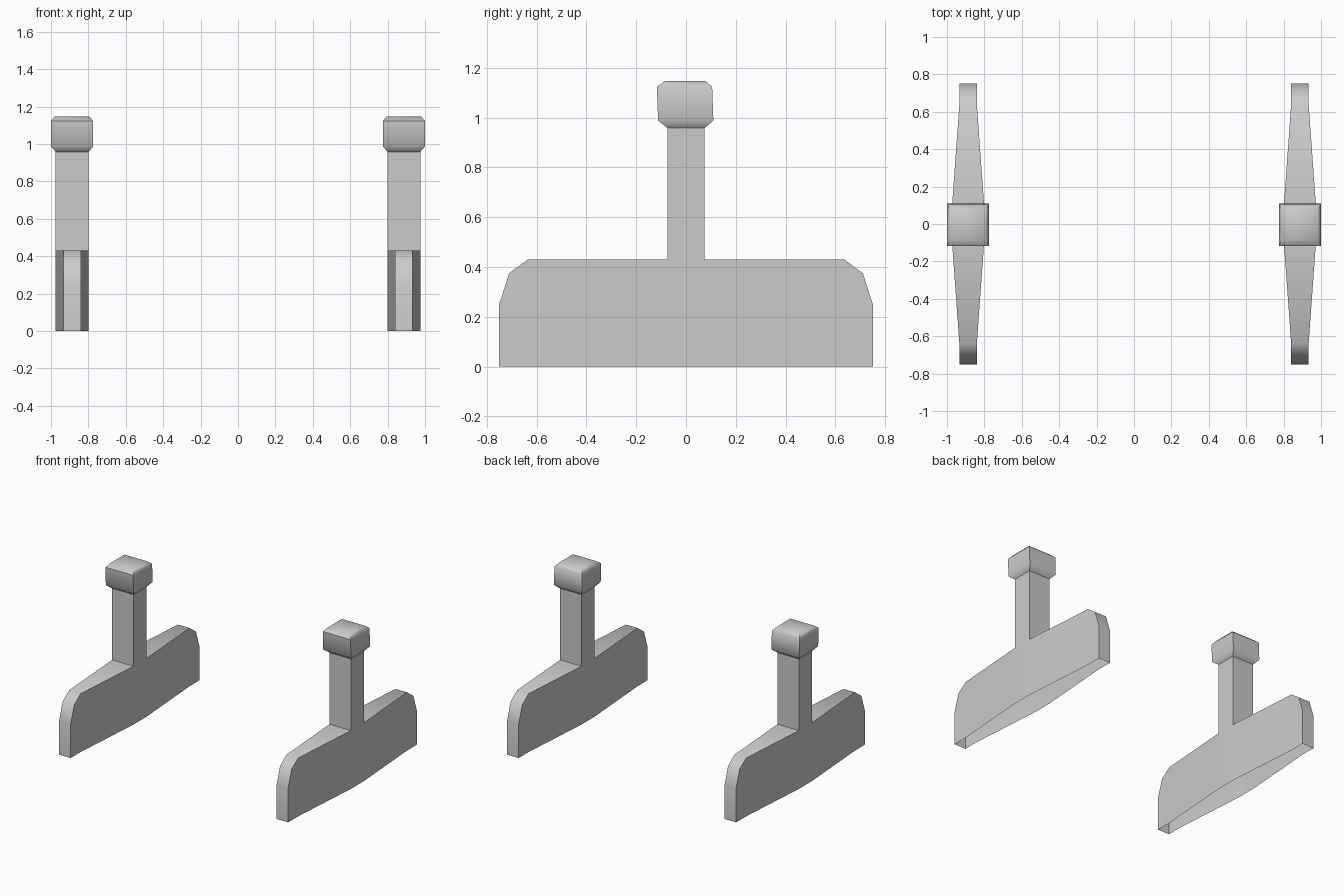
import bpy, bmesh, math

if "Cube" in bpy.data.objects:
    bpy.data.objects.remove(bpy.data.objects["Cube"])

CX = 0.887          # centre line of each support
HW, HT = 0.0875, 0.047   # half thickness at the middle and at the tips


def finish(name, bm, angle):
    bmesh.ops.remove_doubles(bm, verts=bm.verts, dist=1e-4)
    bmesh.ops.recalc_face_normals(bm, faces=bm.faces)
    me = bpy.data.meshes.new(name)
    bm.to_mesh(me)
    bm.free()
    me.shade_smooth()
    me.set_sharp_from_angle(angle=math.radians(angle))
    ob = bpy.data.objects.new(name, me)
    bpy.context.collection.objects.link(ob)
    # the second support is the mirror image across x
    ob.modifiers.new("mirror", 'MIRROR').use_mirror_merge = False
    return ob


def face(bm, pts):
    bm.faces.new([bm.verts.new(p) for p in pts])


# Foot: tapered hollow blade, open underneath
bm = bmesh.new()
tip = [(0.635, 0), (0.75, 0), (0.75, 0.25), (0.71, 0.375), (0.635, 0.43)]
for s in (-1, 1):
    # rounded end strip
    for (y0, z0), (y1, z1) in zip(tip[1:], tip[2:]):
        face(bm, [(CX - HT, s*y0, z0), (CX + HT, s*y0, z0),
                  (CX + HT, s*y1, z1), (CX - HT, s*y1, z1)])
    # sloping-width top up to the post
    face(bm, [(CX - HT, s*0.635, 0.43), (CX + HT, s*0.635, 0.43),
              (CX + HW, s*0.075, 0.43), (CX - HW, s*0.075, 0.43)])
    # side walls
    for d in (-1, 1):
        face(bm, [(CX + d*HT, s*y, z) for y, z in tip])
        face(bm, [(CX + d*HT, s*0.635, 0), (CX + d*HT, s*0.635, 0.43),
                  (CX + d*HW, s*0.075, 0.43), (CX + d*HW, s*0.075, 0)])
for d in (-1, 1):
    face(bm, [(CX + d*HW, -0.075, 0), (CX + d*HW, 0.075, 0),
              (CX + d*HW, 0.075, 0.43), (CX + d*HW, -0.075, 0.43)])
finish("foot", bm, 50)


def loft(name, rings, cap):
    bm = bmesh.new()
    loops = [[bm.verts.new((CX + a*hx, cy + b*hy, z))
              for a, b in ((-1, -1), (1, -1), (1, 1), (-1, 1))]
             for z, hx, hy, cy in rings]
    for lo, hi in zip(loops, loops[1:]):
        for i in range(4):
            j = (i + 1) % 4
            bm.faces.new((lo[i], lo[j], hi[j], hi[i]))
    if cap:
        bm.faces.new(loops[-1])
    return finish(name, bm, 55)


# Post and chamfered knob: rings of z, half x, half y, y centre
loft("post", [(0.43, HW, 0.075, 0), (0.958, HW, 0.075, 0)], False)
loft("knob", [(0.958, HW, 0.075, 0), (0.988, 0.113, 0.111, -0.001),
              (1.123, 0.113, 0.111, -0.006), (1.147, 0.093, 0.08, -0.003)], True)
